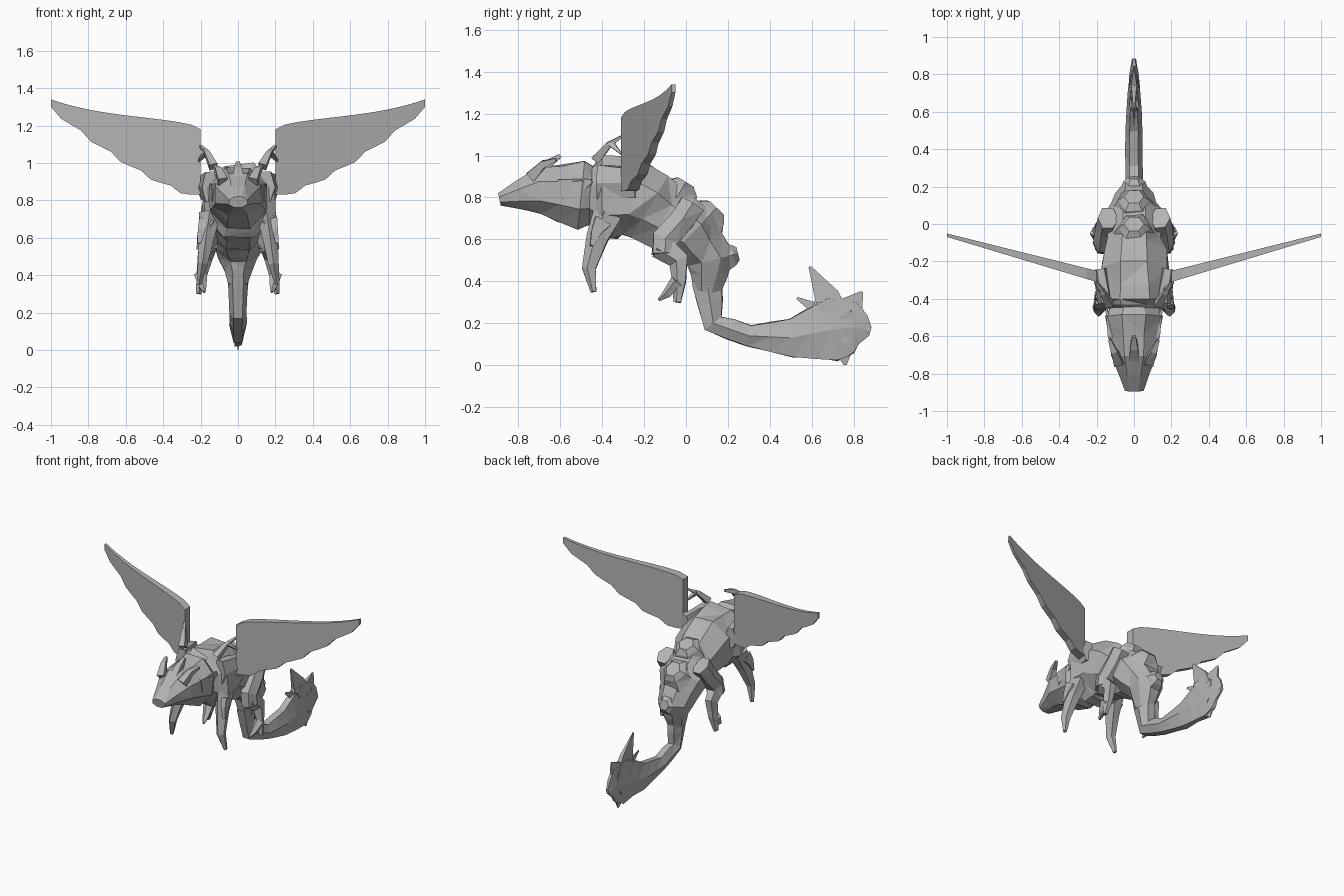
import bpy, bmesh, math, random
from mathutils import Vector

random.seed(4)
if "Cube" in bpy.data.objects:
    bpy.data.objects.remove(bpy.data.objects["Cube"])

grey = bpy.data.materials.new("stone_grey")
grey.use_nodes = True
shade = (0.45, 0.45, 0.45, 1)
grey.diffuse_color = shade
grey.node_tree.nodes["Principled BSDF"].inputs["Base Color"].default_value = shade


def loft(name, rings, sides, rough=0):
    """Skin a closed shape over rings of (centre, half height vector, half width vector)."""
    bm = bmesh.new()
    grow = 1 / math.cos(math.pi / sides)
    loops = []
    for centre, up, side in rings:
        loop = []
        for i in range(sides):
            angle = math.tau * (i + 0.5) / sides
            reach = grow * (1 + random.uniform(-rough, rough))
            offset = up * math.cos(angle) + side * math.sin(angle)
            loop.append(bm.verts.new(centre + offset * reach))
        loops.append(loop)
    for a, b in zip(loops, loops[1:]):
        for i in range(sides):
            j = (i + 1) % sides
            bm.faces.new((a[i], a[j], b[j], b[i]))
    bm.faces.new(loops[0])
    bm.faces.new(loops[-1])
    bmesh.ops.recalc_face_normals(bm, faces=bm.faces)
    bmesh.ops.triangulate(bm, faces=bm.faces)
    mesh = bpy.data.meshes.new(name)
    bm.to_mesh(mesh)
    bm.free()
    mesh.materials.append(grey)
    obj = bpy.data.objects.new(name, mesh)
    bpy.context.collection.objects.link(obj)


def rings_along(points, heights, widths):
    """Rings set square to a path, standing upright in the side plane."""
    rings = []
    last = len(points) - 1
    for i, point in enumerate(points):
        along = points[min(i + 1, last)] - points[max(i - 1, 0)]
        up = Vector((0, -along.z, along.y)).normalized()
        side = up.cross(along).normalized()
        rings.append((point, up * heights[i], side * widths[i]))
    return rings


def trunk(keys):
    """Rings from keys of y, z, half height, half width, with a ring added midway."""
    keys = [Vector(k) for k in keys]
    full = [keys[0]]
    for a, b in zip(keys, keys[1:]):
        full += [(a + b) / 2, b]
    points = [Vector((0, k[0], k[1])) for k in full]
    return rings_along(points, [k[2] for k in full], [k[3] for k in full])


def limb(name, points, thick, thin, sides=5, flat=1, rough=0.08):
    """Evenly tapering limb."""
    steps = len(points) - 1
    radii = [thick + (thin - thick) * i / steps for i in range(steps + 1)]
    widths = [r * flat for r in radii]
    loft(name, rings_along([Vector(p) for p in points], radii, widths), sides, rough)


def pair(name, inner, outer, path, thick, thin, **options):
    """Mirrored limbs from y, z paths, splaying evenly from inner to outer."""
    steps = len(path) - 1
    for label, sign in (("left_", 1), ("right_", -1)):
        points = [(sign * (inner + (outer - inner) * i / steps), y, z)
                  for i, (y, z) in enumerate(path)]
        limb(label + name, points, thick, thin, **options)


# Head with blunt snout
head = trunk([(-.89, .79, .03, .05), (-.7, .83, .11, .12),
              (-.5, .81, .16, .15), (-.4, .8, .12, .1)])
loft("head", head, sides=8, rough=0.04)

# Chest, back and hips
body = trunk([(-.46, .8, .13, .13), (-.4, .8, .19, .19), (-.25, .8, .19, .18),
              (-.1, .71, .16, .15), (.03, .63, .14, .15), (.12, .5, .11, .1),
              (.1, .35, .06, .05)])
loft("body", body, sides=8, rough=0.07)

# Tail sweeping down and back into an upright fin
tail = trunk([(.1, .4, .07, .05), (.13, .2, .05, .04), (.3, .14, .05, .04),
              (.5, .13, .09, .04), (.7, .17, .15, .03), (.81, .18, .12, .02),
              (.88, .16, .02, .01)])
loft("tail", tail, sides=6, rough=0.04)

# Broad fin points fan from the end of the tail
fin_base = Vector((0, .69, .2))
for label, y, z, thick in (("tall", .59, .47, .11), ("rear", .84, .35, .12),
                           ("front", .53, .32, .06), ("lower", .76, 0, .12)):
    tip = Vector((0, y, z))
    middle = fin_base.lerp(tip, 0.5) + Vector((0, .03, 0))
    limb(label + "_fin_point", [fin_base, middle, tip], thick, .006,
         sides=4, flat=0.22, rough=0)

# Wings: straight leading edge, feathered and upswept trailing edge
feathers = 5
cuts = 15
for label, sign in (("left", 1), ("right", -1)):
    rings = []
    for i in range(cuts + 1):
        t = i / cuts
        top = 1.18 + 0.1 * math.sqrt(t) + 0.06 * t ** 4
        notch = 0.03 * (t * feathers % 1)
        low = 0.83 + 0.47 * t ** 1.4 - notch
        centre = Vector((sign * (0.2 + 0.8 * t), 0.22 * t - 0.28, (top + low) / 2))
        rings.append((centre, Vector((0, 0, (top - low) / 2)),
                      Vector((0, 0.03 * (1 - 0.7 * t), 0))))
    loft(label + "_wing", rings, sides=4)

# Legs
pair("front_leg", .15, .21, [(-.37, .72), (-.42, .6), (-.46, .46), (-.44, .35)], .06, .012, flat=0.8)
pair("thigh", .14, .17, [(.03, .77), (-.02, .69), (-.1, .6), (-.1, .53)], .06, .06, sides=6, flat=0.8)
pair("shin", .16, .21, [(-.12, .57), (-.03, .5), (-.03, .4), (-.04, .3)], .055, .015, flat=0.8)
pair("rear_toe", .2, .18, [(-.04, .4), (-.09, .34), (-.13, .31)], .03, .006)

# Horns, brow tufts, cheek frills, shoulders and elbow spurs
pair("horn", .13, .2, [(-.43, .98), (-.37, 1.05), (-.31, 1.09)], .022, .006, sides=4)
pair("horn_prong", .17, .21, [(-.36, 1.06), (-.31, 1.01)], .015, .005, sides=4)
pair("brow", .08, .13, [(-.74, .9), (-.68, .96), (-.62, .98)], .025, .008, sides=4)
pair("cheek_frill", .12, .15, [(-.6, .84), (-.5, .86), (-.45, .88)], .05, .01, sides=4, flat=0.4)
pair("shoulder", .15, .18, [(-.42, .87), (-.33, .87), (-.24, .87)], .08, .07, sides=6, flat=0.5)
pair("elbow_spur", .17, .21, [(-.4, .68), (-.43, .63), (-.45, .57)], .04, .008, sides=4)

# Crest and broad lumps bulging from the back
limb("crest", [(0, -.72, .9), (0, -.66, .96), (0, -.6, 1)], .03, .01, sides=4)
for i, (centre, up, side) in enumerate(body[6:11:2]):
    wide = side.length
    limb("back_lump_%d" % i, [centre + up * k for k in (0.6, 1, 1.2)],
         wide * 0.7, wide * 0.3, sides=6)
